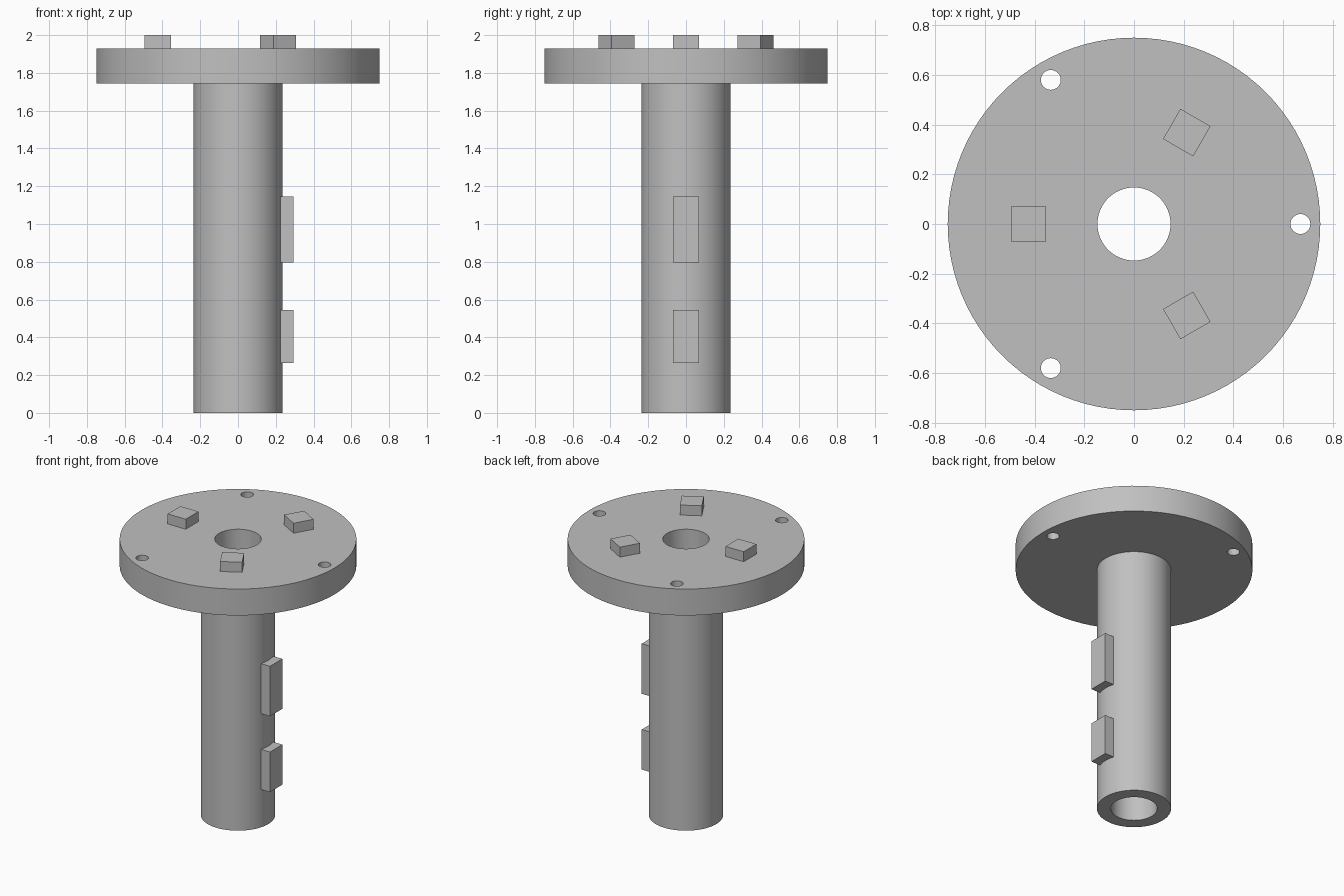
import bpy, bmesh
from math import cos, sin, pi, radians
from mathutils import Matrix, Vector

default = bpy.data.objects.get("Cube")
if default:
    bpy.data.objects.remove(default, do_unlink=True)

STEPS = 96
FLANGE_TOP = 1.93

metal = bpy.data.materials.new("plain grey metal")
metal.use_nodes = True
grey = (0.53, 0.53, 0.53, 1)
metal.diffuse_color = grey
metal.node_tree.nodes["Principled BSDF"].inputs["Base Color"].default_value = grey


def add_object(name, bm):
    bmesh.ops.recalc_face_normals(bm, faces=bm.faces)
    mesh = bpy.data.meshes.new(name)
    bm.to_mesh(mesh)
    bm.free()
    mesh.materials.append(metal)
    obj = bpy.data.objects.new(name, mesh)
    bpy.context.collection.objects.link(obj)
    return obj


def add_box(name, size, centre, angle=0):
    bm = bmesh.new()
    bmesh.ops.create_cube(bm, size=1)
    matrix = (Matrix.Rotation(angle, 4, 'Z') @ Matrix.Translation(centre)
              @ Matrix.Diagonal((*size, 1)))
    bmesh.ops.transform(bm, matrix=matrix, verts=bm.verts)
    return add_object(name, bm)


# Flange and hollow shaft: one closed profile turned about z
profile = [(0.147, 0), (0.235, 0), (0.235, 1.745), (0.75, 1.745),
           (0.75, FLANGE_TOP), (0.147, FLANGE_TOP)]
bm = bmesh.new()
rings = []
for i in range(STEPS):
    a = 2 * pi * i / STEPS
    rings.append([bm.verts.new((r * cos(a), r * sin(a), z)) for r, z in profile])
for i, ring in enumerate(rings):
    after = rings[(i + 1) % STEPS]
    for j in range(len(profile)):
        k = (j + 1) % len(profile)
        bm.faces.new((ring[j], after[j], after[k], ring[k]))
body = add_object("flanged_shaft", bm)

# Three bolt holes through the flange
bm = bmesh.new()
for i in range(3):
    a = i * radians(120)
    bmesh.ops.create_cone(bm, cap_ends=True, segments=32, radius1=0.04, radius2=0.04, depth=0.5,
                          matrix=Matrix.Translation((0.67 * cos(a), 0.67 * sin(a), 1.84)))
cutter = add_object("bolt_hole_cutter", bm)
cutter.hide_render = True

bpy.ops.object.select_all(action='DESELECT')
body.select_set(True)
bpy.context.view_layer.objects.active = body
cut = body.modifiers.new("bolt holes", 'BOOLEAN')
cut.operation = 'DIFFERENCE'
cut.solver = 'EXACT'
cut.object = cutter
bpy.ops.object.modifier_apply(modifier=cut.name)
bpy.data.objects.remove(cutter, do_unlink=True)
bpy.ops.object.shade_smooth_by_angle(angle=radians(30))

# Three drive lugs on the flange, between the bolt holes
for i in range(3):
    add_box(f"drive_lug_{i + 1}", (0.14, 0.14, 0.09), Vector((0.425, 0, 1.955)),
            radians(60 + 120 * i))

# Two keys set into the left side of the shaft
for name, low, high in (("lower_key", 0.265, 0.545), ("upper_key", 0.795, 1.145)):
    add_box(name, (0.1, 0.136, high - low), Vector((0.245, 0, (low + high) / 2)))
